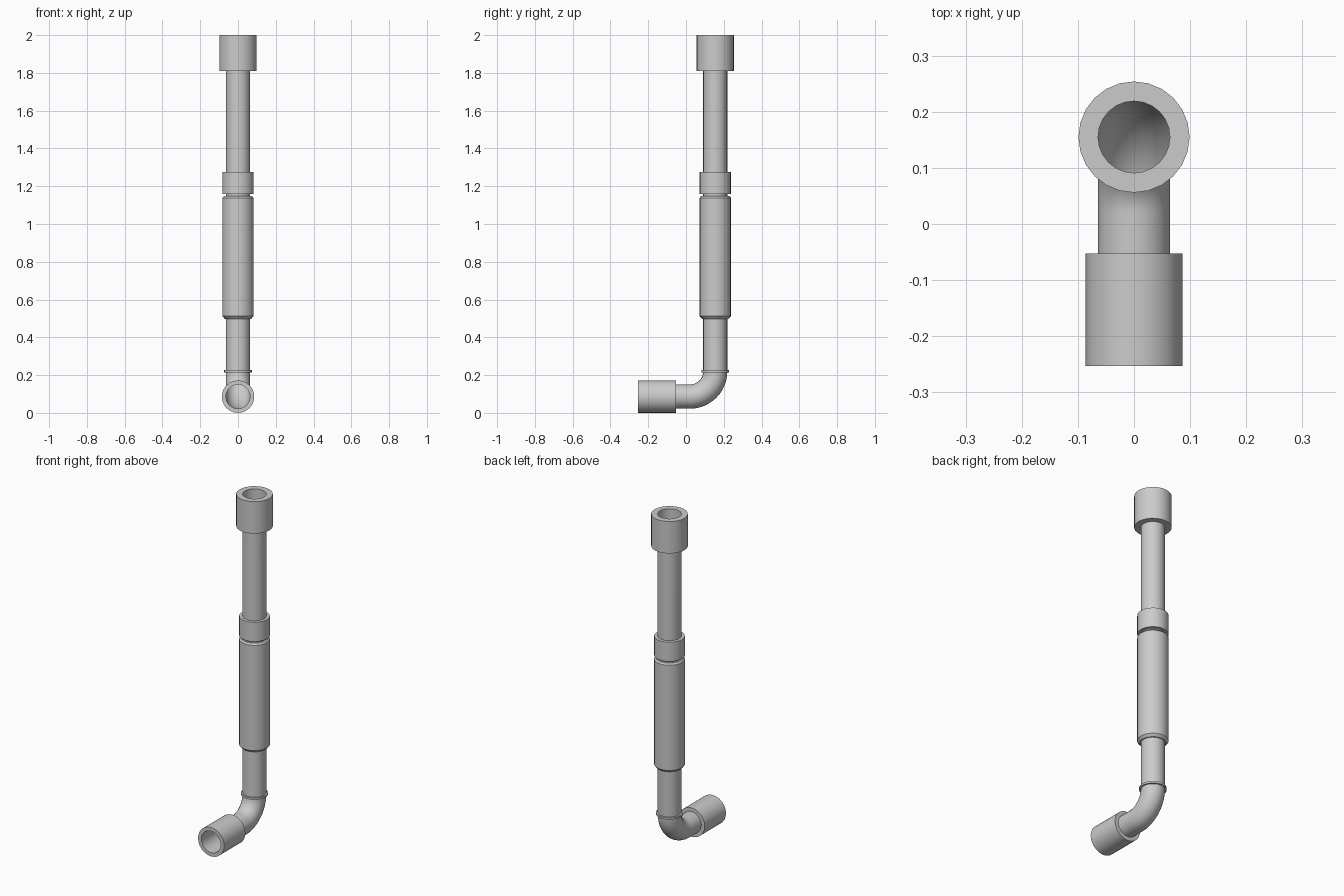
import bpy, bmesh, math
from mathutils import Vector

if "Cube" in bpy.data.objects:
    bpy.data.objects.remove(bpy.data.objects["Cube"])

SIDES = 24
R = 0.064            # pipe radius
AXIS_Y = 0.155       # vertical pipe axis
AXIS_Z = 0.086       # horizontal pipe axis
BEND = 0.135         # elbow centreline radius


def skin(name, rings):
    """Skin rings given as (centre, direction along the pipe, radius)."""
    bm = bmesh.new()
    side = Vector((1, 0, 0))
    loops = []
    for centre, direction, r in rings:
        up = Vector(direction).cross(side)
        loops.append([bm.verts.new(Vector(centre) + r * (side * math.cos(a) + up * math.sin(a)))
                      for a in (2 * math.pi * i / SIDES for i in range(SIDES))])
    for a, b in zip(loops, loops[1:]):
        for i in range(SIDES):
            j = (i + 1) % SIDES
            bm.faces.new((a[i], a[j], b[j], b[i]))
    mesh = bpy.data.meshes.new(name)
    bm.to_mesh(mesh)
    bm.free()
    obj = bpy.data.objects.new(name, mesh)
    bpy.context.collection.objects.link(obj)
    bpy.ops.object.select_all(action='DESELECT')
    obj.select_set(True)
    bpy.context.view_layer.objects.active = obj
    bpy.ops.object.shade_smooth_by_angle(angle=math.radians(30))
    return obj


def upright(name, profile):
    """Turned part on the vertical pipe; profile is (radius, z)."""
    return skin(name, [((0, AXIS_Y, z), (0, 0, 1), r) for r, z in profile])


# Thin-walled pipe: horizontal inlet, elbow, long riser
path = [((0, -0.253, AXIS_Z), (0, 1, 0), R)]
for k in range(13):
    t = math.pi / 2 * k / 12
    path.append(((0, AXIS_Y - BEND + BEND * math.sin(t), AXIS_Z + BEND - BEND * math.cos(t)),
                 (0, math.cos(t), math.sin(t)), R))
path.append(((0, AXIS_Y, 2.0), (0, 0, 1), R))
skin("pipe", path)

# Socket around the horizontal inlet
skin("inlet_socket", [((0, y, AXIS_Z), (0, 1, 0), r) for r, y in
                      ((R, -0.253), (0.086, -0.253), (0.086, -0.053), (R, -0.053))])

# Raised seam where the elbow meets the riser
upright("elbow_ring", [(R, 0.215), (0.073, 0.215), (0.073, 0.226), (R, 0.226)])

# Long sleeve with chamfered ends
upright("sleeve", [(R, 0.498), (0.07, 0.498), (0.083, 0.512),
                   (0.083, 1.138), (0.075, 1.147), (R, 1.147)])

# Collar above the sleeve and large top coupling
upright("middle_collar", [(R, 1.16), (0.083, 1.16), (0.083, 1.275), (R, 1.275)])
upright("top_coupling", [(R, 1.81), (0.099, 1.81), (0.099, 2.0), (R, 2.0)])
